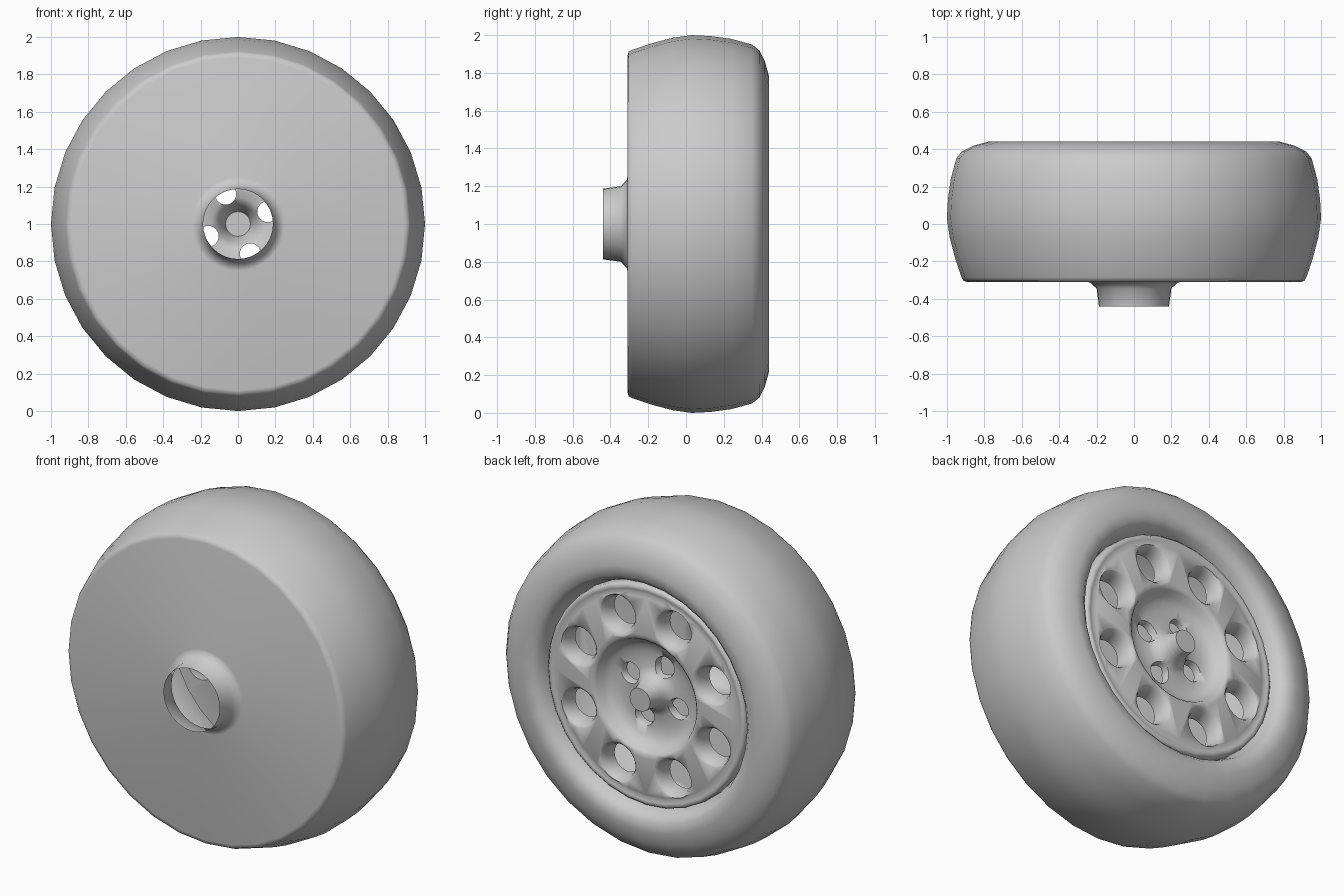
import bpy
import bmesh
from math import sin, cos, pi, radians

cube = bpy.data.objects.get("Cube")
if cube:
    bpy.data.objects.remove(cube, do_unlink=True)

SEGMENTS = 32
AXLE_HEIGHT = 1.0
GREY = (0.6, 0.6, 0.6, 1)

grey = bpy.data.materials.new("plain_grey")
grey.use_nodes = True
grey.diffuse_color = GREY
grey.node_tree.nodes["Principled BSDF"].inputs["Base Color"].default_value = GREY


def lathe(bm, profile, segments, cx=0.0, cz=AXLE_HEIGHT):
    """Revolve (radius, y) points about an axis parallel to y."""
    rings = []
    for r, y in profile:
        if r == 0:
            rings.append([bm.verts.new((cx, y, cz))] * segments)
        else:
            angles = [2 * pi * i / segments for i in range(segments)]
            rings.append([bm.verts.new((cx + r * sin(a), y, cz + r * cos(a))) for a in angles])
    for a, b in zip(rings, rings[1:]):
        for i in range(segments):
            j = (i + 1) % segments
            corners = list(dict.fromkeys((a[i], a[j], b[j], b[i])))
            bm.faces.new(corners)


def make_object(name, bm):
    bmesh.ops.recalc_face_normals(bm, faces=bm.faces[:])
    mesh = bpy.data.meshes.new(name)
    bm.to_mesh(mesh)
    bm.free()
    mesh.materials.append(grey)
    obj = bpy.data.objects.new(name, mesh)
    bpy.context.scene.collection.objects.link(obj)
    return obj


def smooth(obj, angle):
    bpy.ops.object.select_all(action='DESELECT')
    obj.select_set(True)
    bpy.context.view_layer.objects.active = obj
    bpy.ops.object.shade_smooth_by_angle(angle=radians(angle))


# Tyre shell: outer lip, tread, flat inner plate and open axle tube
tyre_profile = [
    (0.66, 0.32), (0.672, 0.36), (0.69, 0.405), (0.72, 0.433), (0.78, 0.44),
    (0.86, 0.418), (0.92, 0.388), (0.95, 0.35), (0.98, 0.24), (0.995, 0.13),
    (1.0, 0.03), (0.986, -0.07), (0.957, -0.18), (0.922, -0.285), (0.912, -0.304),
    (0.89, -0.31), (0.25, -0.31), (0.232, -0.314), (0.2, -0.345), (0.187, -0.44),
]
bm = bmesh.new()
lathe(bm, tyre_profile, SEGMENTS)
tyre = make_object("tyre_shell", bm)
smooth(tyre, 60)

# Wheel rim: outer bead, flat face, recessed dish and hollow flared knob
rim_front = [
    (0, 0.437), (0.068, 0.437), (0.074, 0.38), (0.09, 0.335), (0.115, 0.308), (0.145, 0.296),
    (0.23, 0.296), (0.28, 0.308), (0.315, 0.335), (0.333, 0.375), (0.347, 0.388), (0.37, 0.39),
    (0.59, 0.38), (0.61, 0.371), (0.628, 0.378), (0.645, 0.38), (0.657, 0.368), (0.662, 0.325),
]
rim_back = [
    (0.64, 0.285), (0.35, 0.285), (0.28, 0.25), (0.14, 0.25), (0.1, 0.29), (0.066, 0.41), (0, 0.41),
]
bm = bmesh.new()
lathe(bm, rim_front + rim_back, SEGMENTS)
rim = make_object("wheel_rim", bm)

# Cutter: flared ventilation holes and four bolt holes
vent = [(0, 0.45), (0.13, 0.45), (0.13, 0.393), (0.114, 0.377), (0.102, 0.358), (0.094, 0.33),
        (0.09, 0.3), (0.09, 0.2), (0, 0.2)]
bolt = [(0, 0.36), (0.066, 0.36), (0.064, 0.298), (0.057, 0.282), (0.055, 0.2), (0, 0.2)]
bm = bmesh.new()
for profile, count, distance in ((vent, 8, 0.482), (bolt, 4, 0.173)):
    for i in range(count):
        a = radians(22.5) + 2 * pi * i / count
        lathe(bm, profile, 24, distance * cos(a), AXLE_HEIGHT + distance * sin(a))
cutter = make_object("hole_cutter", bm)
cutter.hide_render = True

cut = rim.modifiers.new("holes", 'BOOLEAN')
cut.operation = 'DIFFERENCE'
cut.solver = 'EXACT'
cut.object = cutter
bpy.ops.object.select_all(action='DESELECT')
rim.select_set(True)
bpy.context.view_layer.objects.active = rim
bpy.ops.object.modifier_apply(modifier=cut.name)
bpy.data.objects.remove(cutter, do_unlink=True)
smooth(rim, 55)
